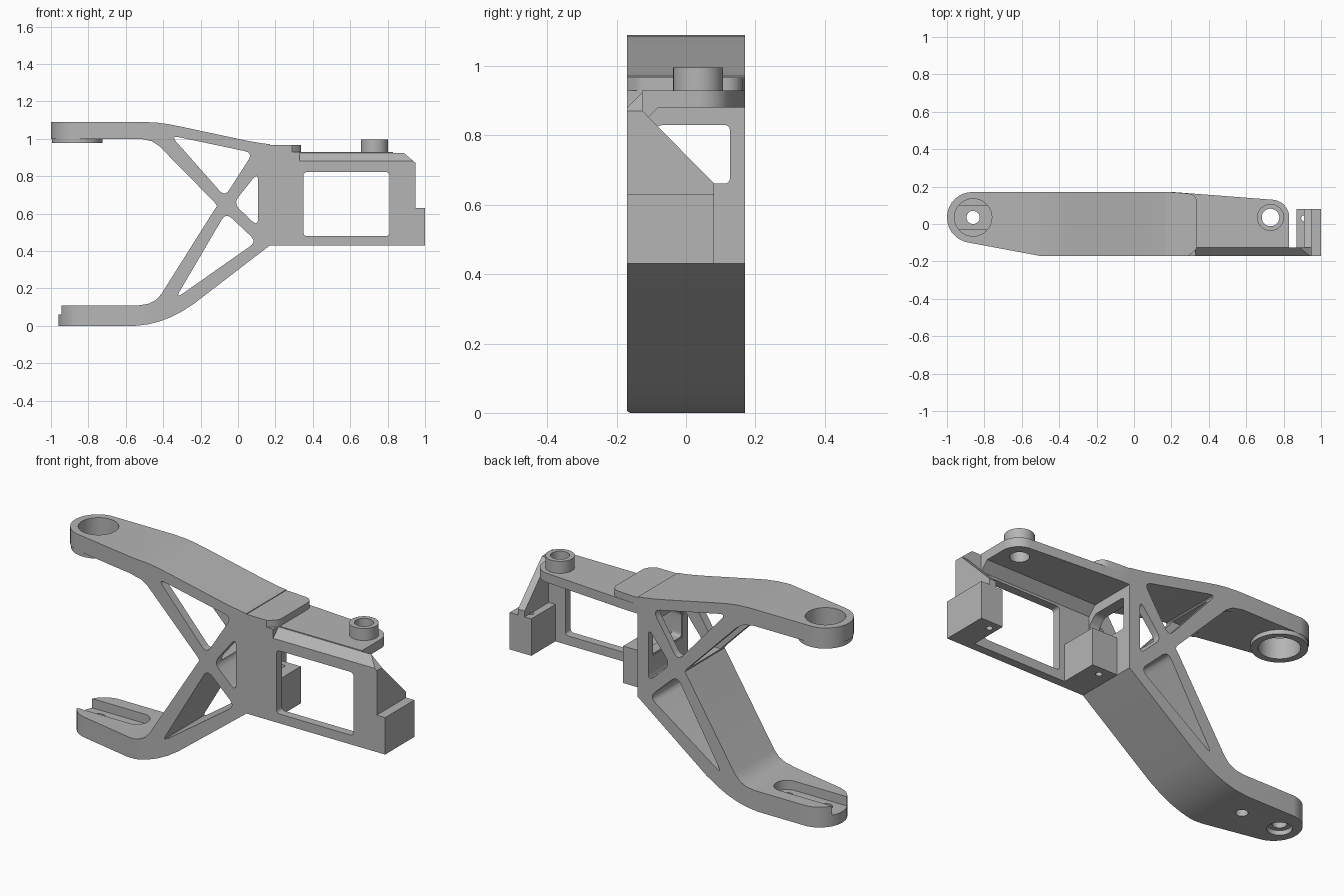
import bpy, bmesh
from math import sin, cos, radians
from mathutils import Vector

if "Cube" in bpy.data.objects:
    bpy.data.objects.remove(bpy.data.objects["Cube"])

grey = bpy.data.materials.new("plain grey")
grey.use_nodes = True
GREY = (0.46, 0.46, 0.46, 1)
grey.diffuse_color = GREY
grey.node_tree.nodes["Principled BSDF"].inputs["Base Color"].default_value = GREY

FRONT, BACK = -0.17, 0.17        # outer faces of the two side webs
IN_F, IN_B = -0.125, 0.13        # inner faces of the webs
PIN_Y = 0.035                    # common line of bores


def prism(name, pts, lo, hi, axis="y"):
    """Extrude a 2D outline along an axis."""
    place = {"x": lambda a, b: (lo, a, b),
             "y": lambda a, b: (a, lo, b),
             "z": lambda a, b: (a, b, lo)}[axis]
    bm = bmesh.new()
    face = bm.faces.new([bm.verts.new(place(*p)) for p in pts])
    out = bmesh.ops.extrude_face_region(bm, geom=[face])["geom"]
    step = Vector([hi - lo if c == axis else 0 for c in "xyz"])
    bmesh.ops.translate(bm, vec=step, verts=[v for v in out if isinstance(v, bmesh.types.BMVert)])
    bmesh.ops.recalc_face_normals(bm, faces=bm.faces)
    mesh = bpy.data.meshes.new(name)
    bm.to_mesh(mesh)
    bm.free()
    mesh.materials.append(grey)
    ob = bpy.data.objects.new(name, mesh)
    bpy.context.collection.objects.link(ob)
    return ob


def arc(cx, cy, r, a0, a1, n=16):
    angles = [radians(a0 + (a1 - a0) * i / n) for i in range(n + 1)]
    return [(cx + r * cos(a), cy + r * sin(a)) for a in angles]


def disc(cx, cy, r):
    return arc(cx, cy, r, 0, 360, 40)[:-1]


def rounded(pts, d, n=5):
    """Soften every corner of an outline, starting d before it."""
    out = []
    for i, p in enumerate(pts):
        p, a, b = Vector(p), Vector(pts[i - 1]), Vector(pts[(i + 1) % len(pts)])
        s, e = p + (a - p).normalized() * d, p + (b - p).normalized() * d
        for k in range(n + 1):
            t = k / n
            out.append(tuple(s * (1 - t) ** 2 + p * 2 * t * (1 - t) + e * t * t))
    return out


def rect(x0, y0, x1, y1):
    return [(x0, y0), (x1, y0), (x1, y1), (x0, y1)]


def cut(ob, pts, lo, hi, axis="y"):
    """Subtract an extruded outline and discard the cutter."""
    tool = prism("cutter", pts, lo, hi, axis)
    tool.hide_render = True
    mod = ob.modifiers.new("cut", "BOOLEAN")
    mod.operation, mod.solver, mod.object = "DIFFERENCE", "EXACT", tool
    bpy.context.view_layer.objects.active = ob
    bpy.ops.object.modifier_apply(modifier=mod.name)
    bpy.data.objects.remove(tool)


# Forked main frame: upper arm, crossed struts, lower arm and cross wall
upper_top = [(-1, 1.09), (-0.5, 1.09), (-0.43, 1.086), (-0.37, 1.078), (-0.3, 1.064),
             (0, 1.0), (0.07, 0.986), (0.13, 0.976), (0.17, 0.971)]
lower_under = [(0.17, 0.43), (-0.24, 0.115), (-0.3, 0.077), (-0.36, 0.046), (-0.42, 0.023),
               (-0.48, 0.008), (-0.55, 0), (-1, 0)]
inside = [(-1, 0.11), (-0.53, 0.11), (-0.48, 0.117), (-0.44, 0.137), (-0.41, 0.17),
          (-0.125, 0.622), (-0.112, 0.64), (-0.125, 0.66),
          (-0.42, 0.96), (-0.46, 0.987), (-0.52, 1.0), (-1, 1.0)]
frame = prism("main_frame", upper_top + lower_under + inside, FRONT, BACK)

# Truss openings through both webs
for tri in ([(-0.36, 1.018), (0.08, 0.925), (-0.07, 0.69)],
            [(0.107, 0.82), (0.107, 0.53), (-0.025, 0.655)],
            [(-0.065, 0.605), (0.1, 0.45), (-0.335, 0.145)]):
    cut(frame, rounded(tri, 0.045), -0.3, 0.3)

# Hollow between the webs, and the opening in the cross wall
cut(frame, [(-0.53, 0.997), (-0.33, 0.997), (0.07, 0.922), (0.112, 0.9),
            (0.112, 0.655), (-0.53, 0.655)], IN_F, IN_B)
cut(frame, rounded([(-0.08, 0.83), (0.127, 0.83), (0.127, 0.661), (-0.12, 0.661),
                    (-0.12, 0.79)], 0.018), 0.09, 0.25, "x")


# Tapered, rounded arm ends
def trim_end(cx, z0, z1):
    edge = [(-0.5, FRONT - 0.001)] + arc(cx, PIN_Y, 0.136, 258, 90)
    cut(frame, edge + [(cx, 0.3), (-1.3, 0.3), (-1.3, -0.3), (-0.5, -0.3)], z0, z1, "z")


trim_end(-0.864, 0.9, 1.2)
trim_end(-0.825, -0.1, 0.13)

# Bores, and the open-ended slot of the lower arm
cut(frame, disc(-0.86, PIN_Y, 0.1), 0.9, 1.2, "z")
slot = arc(-0.63, PIN_Y, 0.065, 90, -90) + [(-1.2, PIN_Y - 0.065), (-1.2, PIN_Y + 0.065)]
cut(frame, slot, 0.06, 0.13, "z")
cut(frame, disc(-0.86, PIN_Y, 0.035), -0.1, 0.08, "z")
cut(frame, disc(-0.86, PIN_Y, 0.06), -0.1, 0.025, "z")
cut(frame, disc(-0.63, PIN_Y, 0.03), -0.1, 0.08, "z")

# Collar under the upper arm bore
collar = prism("upper_arm_collar", disc(-0.86, PIN_Y, 0.135), 0.977, 1.0, "z")
cut(collar, disc(-0.86, PIN_Y, 0.1), 0.9, 1.1, "z")

# Tip of the upper arm overlapping the shelf
tip = [(0.17, FRONT), (0.29, FRONT), (0.325, -0.145), (0.338, -0.12), (0.338, 0.11)]
tip += arc(0.288, 0.113, 0.05, 0, 85, 6) + [(0.2, BACK), (0.17, BACK)]
prism("upper_arm_tip", tip, 0.93, 0.967, "z")

# Front plate with window and beveled top edge
plate = prism("front_plate", [(0.17, 0.43), (1, 0.43), (1, 0.63), (0.95, 0.63), (0.95, 0.87),
                              (0.88, 0.93), (0.17, 0.93)], FRONT, IN_F)
cut(plate, rounded(rect(0.35, 0.48, 0.81, 0.822), 0.02), -0.3, 0.3)
cut(plate, [(-0.19, 0.86), (-0.19, 0.95), (-0.1, 0.95)], 0.33, 1.1, "x")

# Shelf with round end, and the fillet below it
shelf_outline = [(0.17, IN_F), (0.83, IN_F)] + arc(0.735, PIN_Y, 0.095, 0, 86)
shelf = prism("shelf", shelf_outline + [(0.22, BACK), (0.17, BACK)], 0.88, 0.93, "z")
prism("shelf_fillet", [(IN_F, 0.88), (-0.08, 0.88), (IN_F, 0.835)], 0.17, 0.83, "x")

# Hollow boss standing on the shelf
boss = prism("shelf_boss", disc(0.73, PIN_Y, 0.072), 0.93, 0.995, "z")
for part in (boss, shelf):
    cut(part, disc(0.73, PIN_Y, 0.047), 0.8, 1.1, "z")

# Pair of mounting blocks with screw holes
for name, x0, x1, hole in (("outer_block", 0.87, 1.0, 0.91), ("inner_block", 0.17, 0.32, 0.24)):
    block = prism(name, rect(x0, IN_F, x1, 0.08), 0.43, 0.63, "z")
    cut(block, disc(hole, 0.03, 0.016), 0.3, 0.8, "z")

# Sloping gusset above the outer block
prism("gusset", [(IN_F, 0.63), (0.08, 0.63), (0.08, 0.662), (IN_F, 0.87)], 0.91, 0.95, "x")

# Smooth the curved walls, keep edges crisp
for ob in bpy.context.scene.objects:
    ob.select_set(ob.type == "MESH")
bpy.ops.object.shade_smooth_by_angle(angle=radians(30))
